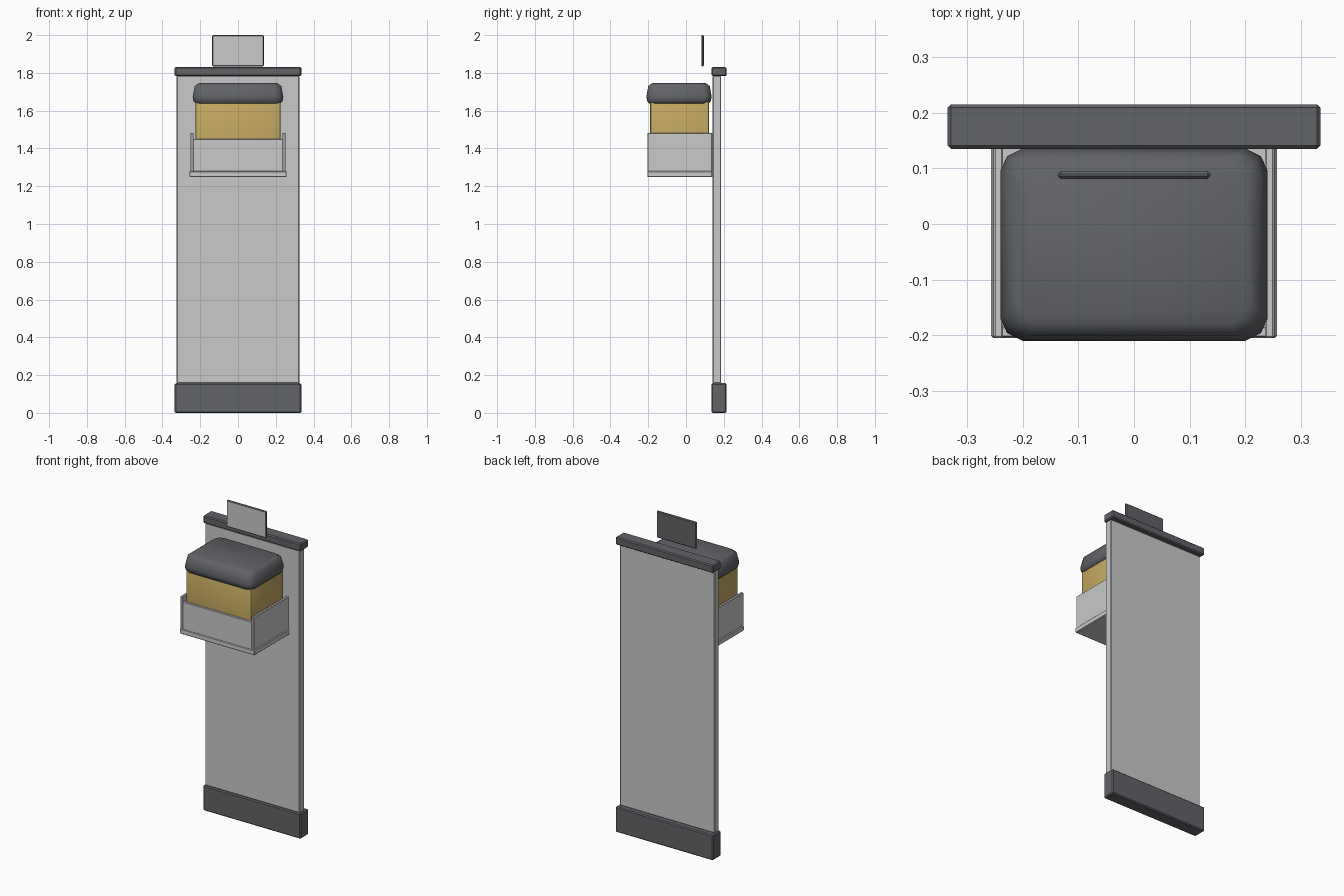
import bpy, bmesh

cube = bpy.data.objects.get("Cube")
if cube:
    bpy.data.objects.remove(cube, do_unlink=True)


def material(name, rgb):
    m = bpy.data.materials.new(name)
    m.use_nodes = True
    m.diffuse_color = (*rgb, 1)
    bsdf = next(n for n in m.node_tree.nodes if n.type == 'BSDF_PRINCIPLED')
    bsdf.inputs["Base Color"].default_value = (*rgb, 1)
    return m


LIGHT = material("light grey", (0.58, 0.59, 0.58))
DARK = material("dark grey", (0.12, 0.125, 0.135))
GOLD = material("golden yellow", (0.56, 0.40, 0.12))


def add_object(name, bm, *mats):
    bmesh.ops.recalc_face_normals(bm, faces=bm.faces)
    mesh = bpy.data.meshes.new(name)
    bm.to_mesh(mesh)
    bm.free()
    for m in mats:
        mesh.materials.append(m)
    ob = bpy.data.objects.new(name, mesh)
    bpy.context.collection.objects.link(ob)
    return ob


def box(name, xs, ys, zs, mats, bevel=0.004, segments=1):
    """Box between the given limits, with softened edges."""
    bm = bmesh.new()
    bmesh.ops.create_cube(bm, size=1)
    for v in bm.verts:
        v.co = [lim[0] if c < 0 else lim[1] for c, lim in zip(v.co, (xs, ys, zs))]
    if bevel:
        bmesh.ops.bevel(bm, geom=bm.edges[:], offset=bevel, segments=segments,
                        profile=0.5, affect='EDGES')
    return add_object(name, bm, *mats)


def smooth(ob, angle):
    bpy.ops.object.select_all(action='DESELECT')
    ob.select_set(True)
    bpy.context.view_layer.objects.active = ob
    bpy.ops.object.shade_smooth_by_angle(angle=angle)


# Standing panel between a base and a top rail
box("base", (-0.335, 0.335), (0.135, 0.215), (0, 0.157), [DARK], 0.006)
box("back_panel", (-0.325, 0.325), (0.141, 0.186), (0.157, 1.785), [LIGHT])
box("top_rail", (-0.335, 0.335), (0.135, 0.215), (1.783, 1.831), [DARK], 0.006)

# Sign card: dark body with a pale front face
sign = box("sign_card", (-0.137, 0.137), (0.081, 0.095), (1.834, 2.0),
           [DARK, LIGHT], 0.005)
for p in sign.data.polygons:
    p.material_index = 1 if p.normal.y < -0.9 else 0

# Shelf tray
box("tray_floor", (-0.257, 0.257), (-0.205, 0.139), (1.248, 1.28), [LIGHT])
box("tray_front", (-0.237, 0.237), (-0.203, -0.185), (1.278, 1.45), [LIGHT], 0.002)
for side, s in (("left", 1), ("right", -1)):
    xs = sorted((s * 0.235, s * 0.252))
    box("tray_side_" + side, xs, (-0.205, 0.139), (1.278, 1.483), [LIGHT], 0.003)

# Container body
body = box("container_body", (-0.225, 0.225), (-0.19, 0.123), (1.28, 1.66),
           [GOLD], 0.012, 2)
smooth(body, 0.6)


# Container lid: stacked rings with cut corners
def ring(bm, hx, hy, cut, z):
    corner = [(hx, hy - cut), (hx - 0.3 * cut, hy - 0.35 * cut), (hx - cut, hy)]
    pts = []
    for sx, sy in ((1, 1), (-1, 1), (-1, -1), (1, -1)):
        order = corner if sx * sy > 0 else corner[::-1]
        pts += [(sx * x, sy * y - 0.037) for x, y in order]
    return [bm.verts.new((x, y, z)) for x, y in pts]


bm = bmesh.new()
profile = [(0.225, 0.158, 0.03, 1.638), (0.236, 0.168, 0.035, 1.65),
           (0.24, 0.173, 0.04, 1.672), (0.229, 0.163, 0.04, 1.73),
           (0.208, 0.142, 0.035, 1.746)]
rings = [ring(bm, *p) for p in profile]
for a, b in zip(rings, rings[1:]):
    for i in range(len(a)):
        j = (i + 1) % len(a)
        bm.faces.new((a[i], a[j], b[j], b[i]))
bm.faces.new(rings[0])
bm.faces.new(rings[-1])
lid = add_object("container_lid", bm, DARK)
smooth(lid, 0.8)
